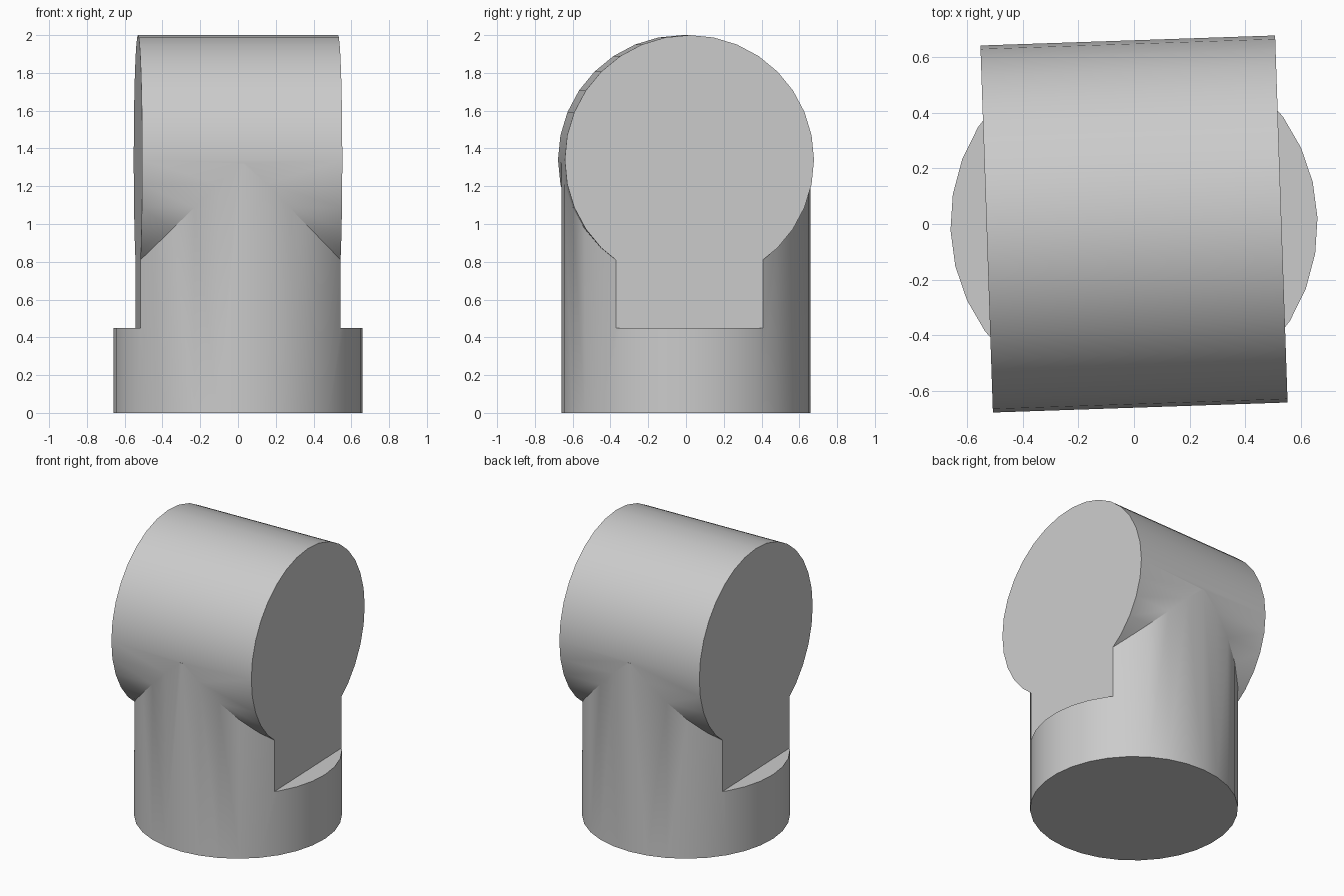
import bpy
import math

cube = bpy.data.objects.get("Cube")
if cube:
    bpy.data.objects.remove(cube, do_unlink=True)

RADIUS = 0.66
HALF_LENGTH = 0.53
AXIS_Z = 2 - RADIUS
LEDGE_Z = 0.45
TURN = math.radians(1.95)

grey = bpy.data.materials.new("plain grey")
grey.use_nodes = True
colour = (0.6, 0.6, 0.6, 1)
grey.diffuse_color = colour
grey.node_tree.nodes["Principled BSDF"].inputs["Base Color"].default_value = colour


def cylinder(name, depth, location, rotation=(0, 0, 0)):
    bpy.ops.mesh.primitive_cylinder_add(vertices=32, radius=RADIUS, depth=depth,
                                        location=location, rotation=rotation)
    obj = bpy.context.object
    obj.name = name
    obj.data.materials.append(grey)
    return obj


def combine(target, tool, operation):
    mod = target.modifiers.new(operation.lower(), "BOOLEAN")
    mod.operation = operation
    mod.solver = "EXACT"
    mod.object = tool
    bpy.context.view_layer.objects.active = target
    bpy.ops.object.modifier_apply(modifier=mod.name)
    bpy.data.objects.remove(tool, do_unlink=True)


# Upright post, merged with an overlong crosswise barrel
post_top = AXIS_Z - 0.02
body = cylinder("pipe_joint", post_top, (0, 0, post_top / 2))
barrel = cylinder("barrel", 2, (0, 0, AXIS_Z), (0, math.pi / 2, 0))
combine(body, barrel, "UNION")

# Trim both ends flat, leaving a ledge on each side of the post
for side in (-1, 1):
    bpy.ops.mesh.primitive_cube_add(size=2, location=(side * (HALF_LENGTH + 1), 0, LEDGE_Z + 1))
    cutter = bpy.context.object
    cutter.name = "end_cutter"
    cutter.hide_render = True
    combine(body, cutter, "DIFFERENCE")

# Turn slightly about the upright axis and smooth the round walls
body.rotation_euler.z = TURN
bpy.ops.object.select_all(action="DESELECT")
body.select_set(True)
bpy.context.view_layer.objects.active = body
bpy.ops.object.shade_smooth_by_angle(angle=math.radians(30))
